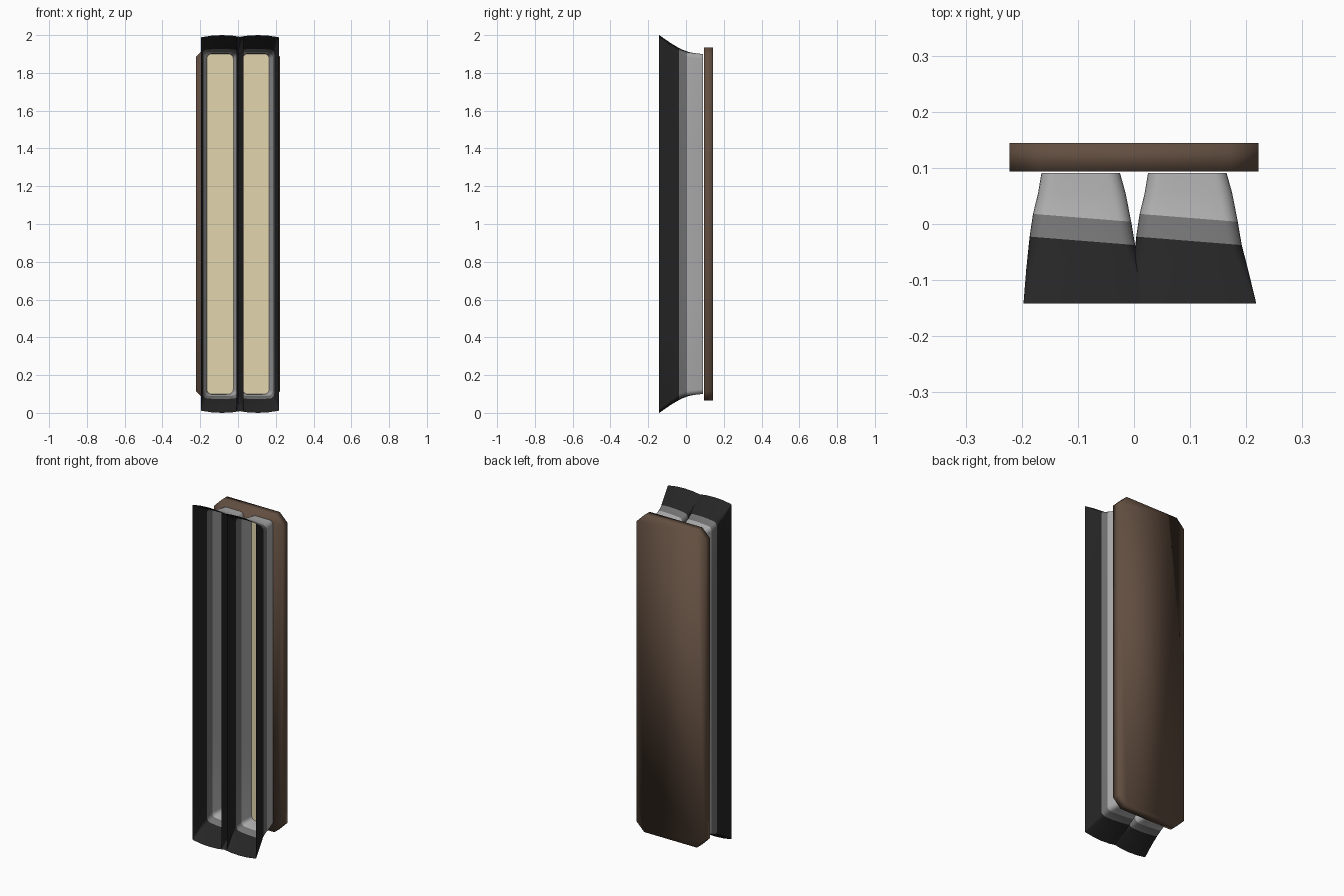
import bpy, bmesh, math

if "Cube" in bpy.data.objects:
    bpy.data.objects.remove(bpy.data.objects["Cube"])


def material(name, rgb):
    m = bpy.data.materials.new(name)
    lin = [(c / 255 / 12.92) if c / 255 < 0.04045 else ((c / 255 + 0.055) / 1.055) ** 2.4 for c in rgb]
    m.diffuse_color = (*lin, 1)
    m.use_nodes = True
    m.node_tree.nodes["Principled BSDF"].inputs["Base Color"].default_value = m.diffuse_color
    return m


brown = material("brown", (98, 78, 64))
light = material("light_grey", (176, 176, 176))
mid = material("mid_grey", (115, 115, 115))
dark = material("near_black", (37, 37, 37))
cream = material("cream", (226, 213, 174))


def make_object(name, bm, mats):
    bmesh.ops.recalc_face_normals(bm, faces=bm.faces)
    me = bpy.data.meshes.new(name)
    bm.to_mesh(me)
    bm.free()
    ob = bpy.data.objects.new(name, me)
    bpy.context.collection.objects.link(ob)
    for m in mats:
        me.materials.append(m)
    return ob


# Back plate: an octagonal slab, smooth shaded
bm = bmesh.new()
W, B, T, C = 0.222, 0.065, 1.935, 0.05
outline = [(-W + C, B), (W - C, B), (W, B + C), (W, T - C),
           (W - C, T), (-W + C, T), (-W, T - C), (-W, B + C)]
face = bm.faces.new([bm.verts.new((x, 0.094, z)) for x, z in outline])
ext = bmesh.ops.extrude_face_region(bm, geom=[face])
for v in ext["geom"]:
    if isinstance(v, bmesh.types.BMVert):
        v.co.y = 0.144
if not face.is_valid or len(bm.faces) < 10:
    bm.faces.new([v for v in bm.verts if v.co.y < 0.1][:8])
plate = make_object("back_plate", bm, [brown])
for p in plate.data.polygons:
    p.use_smooth = True


# Flared sleeve sections: y, left x, right x, half height, corner radius, arch
SECTIONS = [
    (0.091, -0.165, -0.025, 0.900, 0.025, 0.0),
    (0.055, -0.171, -0.015, 0.903, 0.025, 0.0),
    (0.015, -0.180, -0.005, 0.911, 0.024, 0.003),
    (-0.026, -0.186, 0.002, 0.927, 0.022, 0.006),
    (-0.080, -0.192, 0.013, 0.957, 0.012, 0.010),
    (-0.142, -0.197, 0.028, 1.000, 0.003, 0.012),
]


def ring(bm, index):
    y, xl, xr, hz, r, arch = SECTIONS[index]
    cx, hx = (xl + xr) / 2, (xr - xl) / 2
    pts = []
    for k, (sx, sz) in enumerate([(1, 1), (-1, 1), (-1, -1), (1, -1)]):
        for i in range(6):
            a = math.radians(90 * k + 18 * i)
            pts.append((sx * (hx - r) + r * math.cos(a), sz * (hz - r) + r * math.sin(a)))
        # extra points along the straight side that follows
        for f in (0.25, 0.5, 0.75):
            if k in (0, 2):
                pts.append((sx * (hx - r) * (1 - 2 * f), sz * hz))
            else:
                pts.append((sx * hx, sz * (hz - r) * (1 - 2 * f)))
    verts = []
    for x, z in pts:
        tilt = 0.0
        if index in (2, 3):  # colour bands sit slightly further forward at the right
            tilt = -0.004 - 0.08 * x
        z -= math.copysign(arch * (x / hx) ** 2, z) if abs(z) > hz * 0.9 else 0
        verts.append(bm.verts.new((cx + x, y + tilt, z + 1)))
    return verts


def sleeve(name, dx):
    bm = bmesh.new()
    rings = [ring(bm, i) for i in range(len(SECTIONS))]
    n = len(rings[0])
    for i in range(len(rings) - 1):
        band = (0, 0, 1, 2, 2)[i]
        for j in range(n):
            k = (j + 1) % n
            f = bm.faces.new((rings[i][j], rings[i][k], rings[i + 1][k], rings[i + 1][j]))
            f.material_index = band
            f.smooth = True
    # Cream panel closing the narrow end
    bm.faces.new(rings[0]).material_index = 3
    bmesh.ops.translate(bm, verts=bm.verts, vec=(dx, 0, 0))
    ob = make_object(name, bm, [light, mid, dark, cream])
    bpy.ops.object.select_all(action="DESELECT")
    ob.select_set(True)
    bpy.context.view_layer.objects.active = ob
    bpy.ops.object.shade_smooth_by_angle(angle=math.radians(40))


sleeve("left_sleeve", 0.0)
sleeve("right_sleeve", 0.19)
